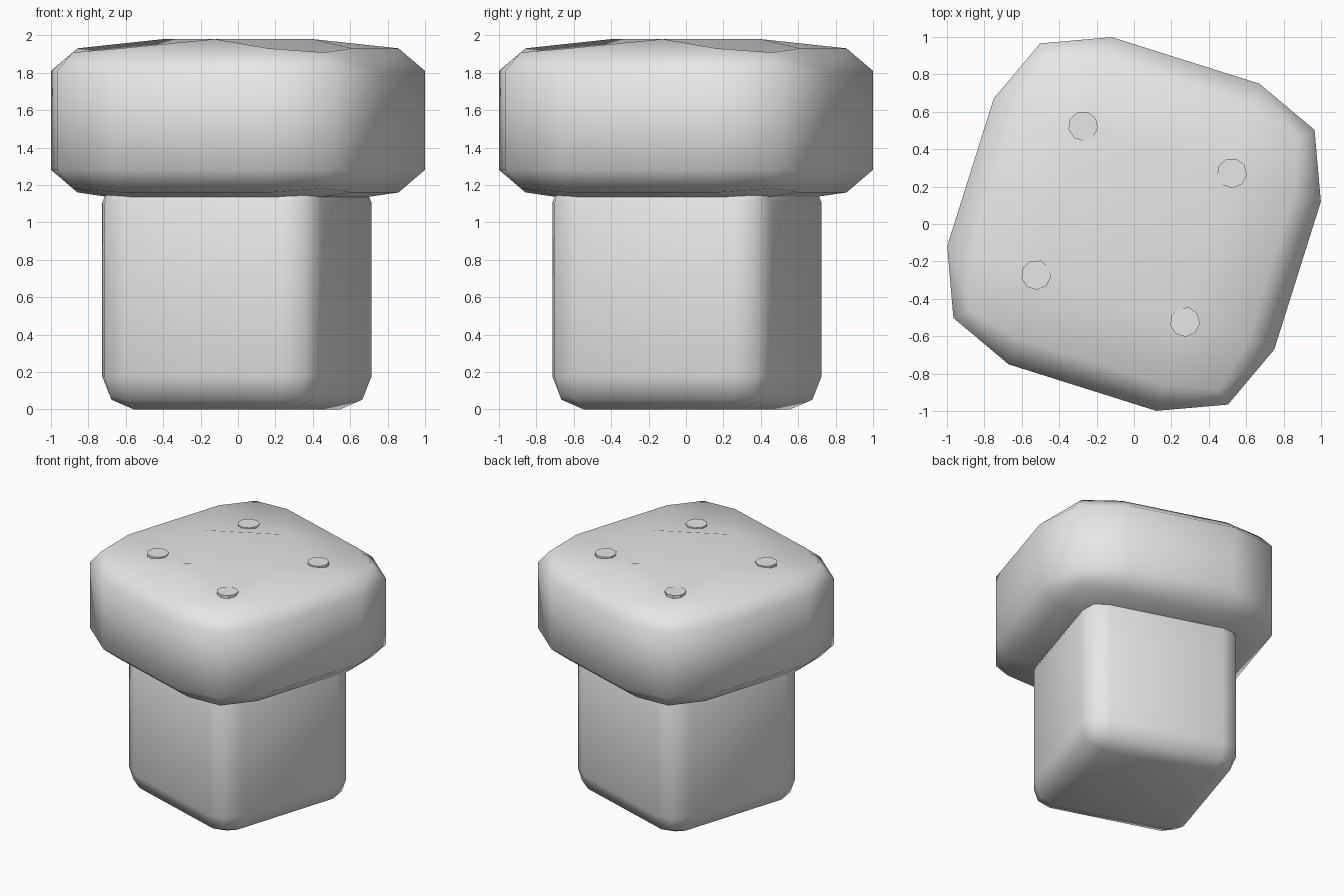
import bpy, bmesh, math
from mathutils import Matrix, Vector

if "Cube" in bpy.data.objects:
    bpy.data.objects.remove(bpy.data.objects["Cube"], do_unlink=True)

TURN = Matrix.Rotation(math.radians(-17.5), 4, 'Z')

grey = bpy.data.materials.new("light_grey")
grey.use_nodes = True
colour = (0.8, 0.8, 0.8, 1)
grey.diffuse_color = colour
grey.node_tree.nodes["Principled BSDF"].inputs["Base Color"].default_value = colour


def rounded_box(half, height, radius, radius_z):
    """Box standing on z = 0 with two-step rounded edges, flattened in z."""
    squash = radius_z / radius
    bm = bmesh.new()
    bmesh.ops.create_cube(bm, size=2)
    bmesh.ops.scale(bm, vec=(half, half, height / 2 / squash), verts=bm.verts)
    bmesh.ops.bevel(bm, geom=bm.edges[:], offset=radius, segments=2,
                    profile=0.5, affect='EDGES')
    bmesh.ops.scale(bm, vec=(1, 1, squash), verts=bm.verts)
    bmesh.ops.translate(bm, vec=(0, 0, height / 2), verts=bm.verts)
    return bm


def finish(bm, name, location, smooth=True):
    bmesh.ops.recalc_face_normals(bm, faces=bm.faces[:])
    bmesh.ops.transform(bm, matrix=Matrix.Translation(location) @ TURN, verts=bm.verts)
    mesh = bpy.data.meshes.new(name)
    bm.to_mesh(mesh)
    bm.free()
    mesh.materials.append(grey)
    for poly in mesh.polygons:
        poly.use_smooth = smooth
    bpy.context.collection.objects.link(bpy.data.objects.new(name, mesh))


# Base block
finish(rounded_box(0.616, 1.28, 0.176, 0.176), "base", (-0.006, 0.005, 0))

# Cushion: add a crest point in the middle of each edge of the top face
bm = rounded_box(0.917, 0.87, 0.503, 0.17)
top = max(bm.faces, key=lambda f: f.calc_center_median().z)
corners = top.verts[:]
crest = [bmesh.utils.edge_split(e, e.verts[0], 0.5)[1] for e in top.edges[:]]

# Folds from each crest point out to the ring around the top
for v in crest:
    side = next(f for f in v.link_faces if f is not top)
    ring = [w for w in side.verts if w is not v and w not in corners]
    for w in ring:
        face = next(f for f in v.link_faces if f in w.link_faces[:])
        bmesh.utils.face_split(face, v, w)

# Folds between neighbouring crest points, then dimple the corners
crest.sort(key=lambda v: math.atan2(v.co.y, v.co.x))
for a, b in zip(crest, crest[1:] + crest[:1]):
    face = next(f for f in a.link_faces if f in b.link_faces[:])
    bmesh.utils.face_split(face, a, b)
for v in corners:
    v.co.z -= 0.095
finish(bm, "cushion", (0, 0, 1.11))

# Buttons
for i, (sx, sy) in enumerate([(1, 1), (-1, 1), (-1, -1), (1, -1)]):
    bm = bmesh.new()
    bmesh.ops.create_cone(bm, cap_ends=True, segments=9, radius1=0.08,
                          radius2=0.08, depth=0.05)
    place = TURN @ Vector((sx * 0.417, sy * 0.417, 1.89))
    finish(bm, f"button_{i + 1}", place, smooth=False)
